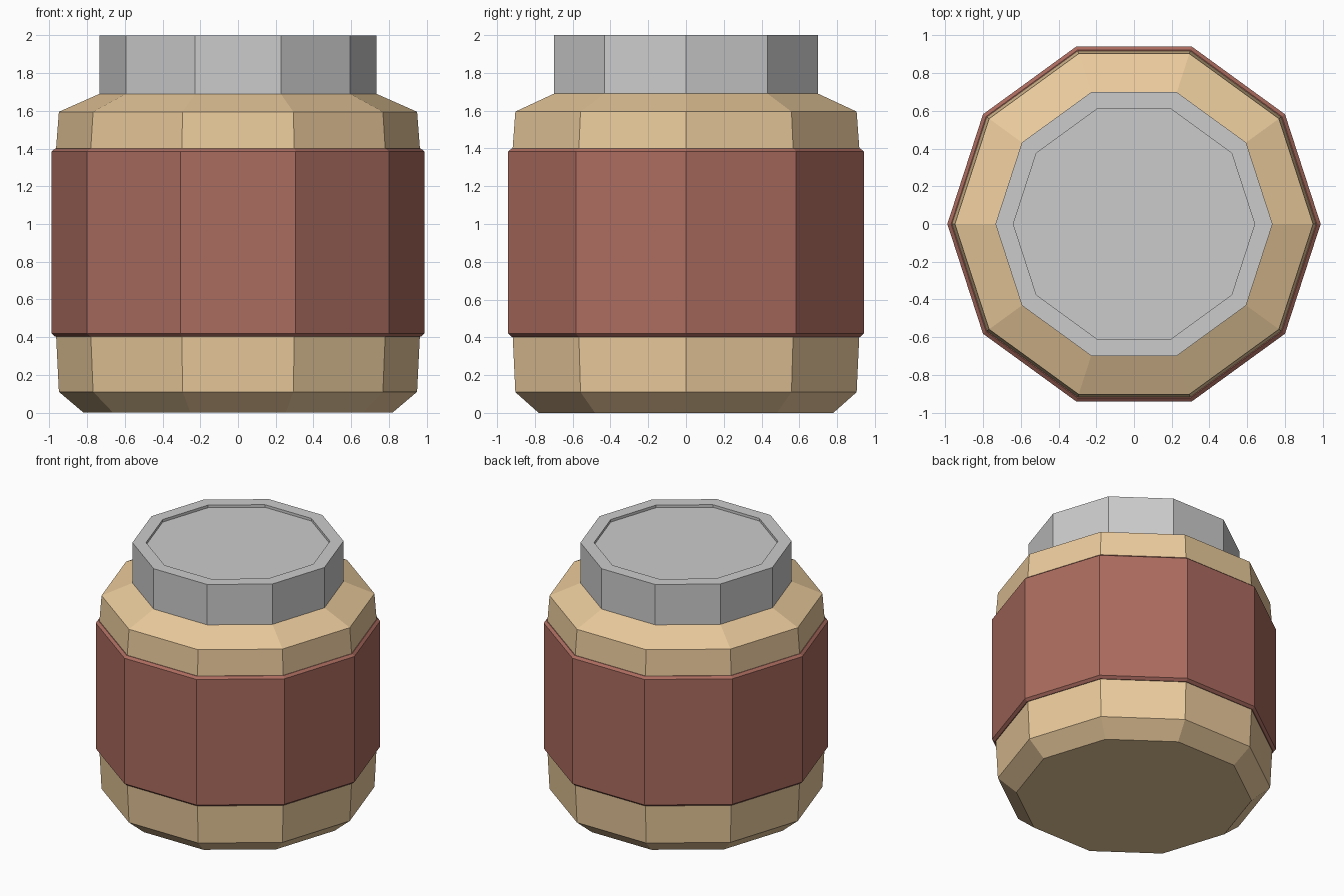
import bpy, bmesh
from math import cos, sin, tau

if "Cube" in bpy.data.objects:
    bpy.data.objects.remove(bpy.data.objects["Cube"])

SIDES = 10


def material(name, rgb):
    m = bpy.data.materials.new(name)
    m.diffuse_color = (*rgb, 1)
    m.use_nodes = True
    m.node_tree.nodes["Principled BSDF"].inputs["Base Color"].default_value = m.diffuse_color
    return m


def lathe(name, profile, mat=None, ring=False):
    """Spin (radius, z) points into a ten-sided solid; ring closes the profile on itself."""
    bm = bmesh.new()
    loops = [[bm.verts.new((r * cos(tau * i / SIDES), r * sin(tau * i / SIDES), z))
              for i in range(SIDES)] for r, z in profile]
    pairs = list(zip(loops, loops[1:]))
    if ring:
        pairs.append((loops[-1], loops[0]))
    else:
        bm.faces.new(loops[0][::-1])
        bm.faces.new(loops[-1])
    for a, b in pairs:
        for i in range(SIDES):
            j = (i + 1) % SIDES
            bm.faces.new((a[i], a[j], b[j], b[i]))
    bmesh.ops.recalc_face_normals(bm, faces=bm.faces)
    me = bpy.data.meshes.new(name)
    bm.to_mesh(me)
    bm.free()
    ob = bpy.data.objects.new(name, me)
    bpy.context.collection.objects.link(ob)
    if mat:
        me.materials.append(mat)
    return ob


tan = material("tan", (0.82, 0.59, 0.33))
red = material("dull_red", (0.41, 0.15, 0.115))

# Jar body with chamfered foot and sloped shoulder
lathe("jar_body", [(0.82, 0), (0.95, 0.11), (0.965, 0.41), (0.965, 1.40),
                   (0.95, 1.595), (0.735, 1.69)], tan)

# Label band wrapped around the body, with bevelled edges
lathe("label_band", [(0.96, 0.403), (0.97, 0.403), (0.99, 0.42), (0.99, 1.384),
                     (0.97, 1.40), (0.96, 1.40)], red, ring=True)

# Lid with a shallow recessed top
lathe("lid", [(0.735, 1.69), (0.735, 2.0), (0.64, 2.0), (0.64, 1.98)])
